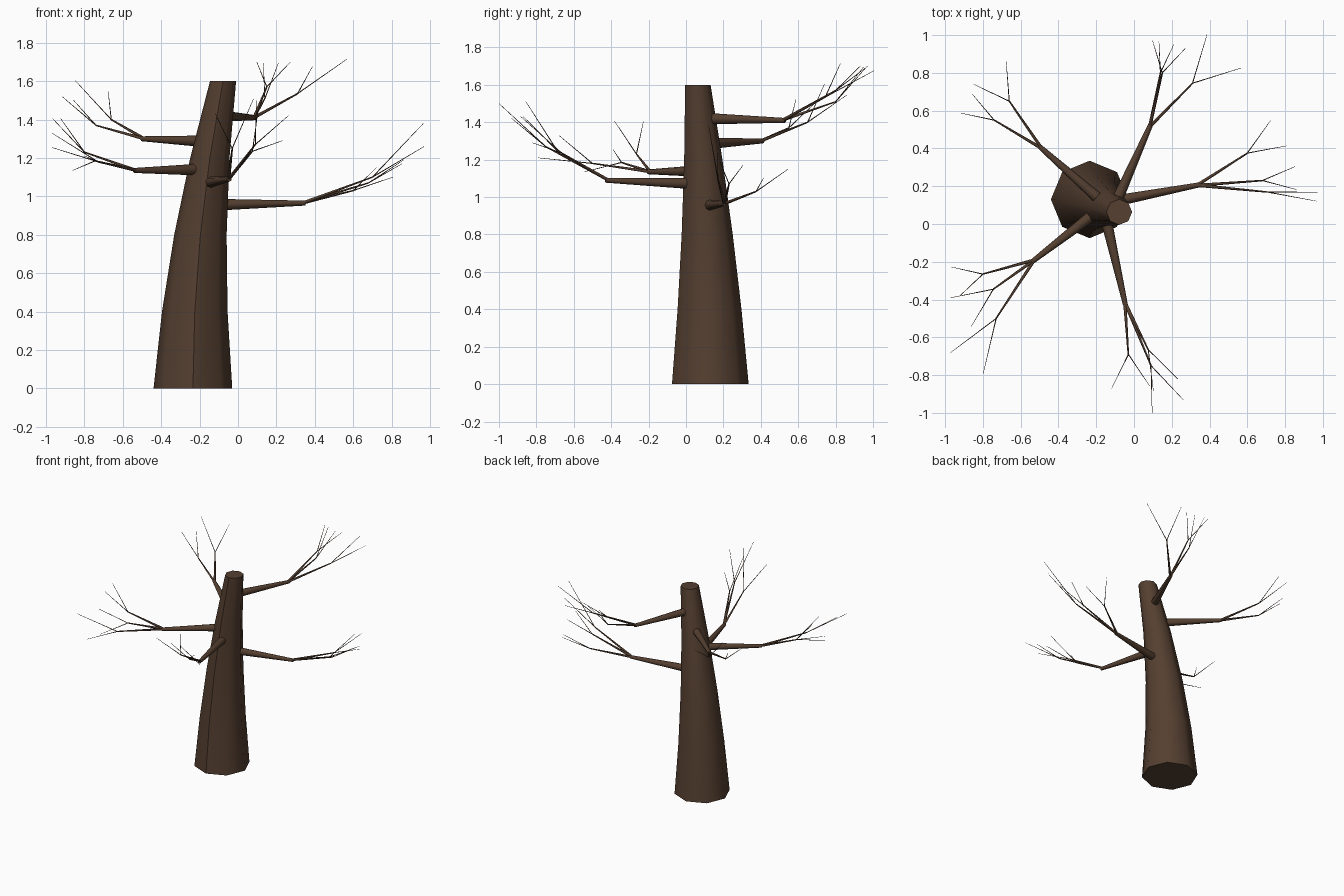
import bpy, bmesh, math
from mathutils import Vector

cube = bpy.data.objects.get("Cube")
if cube:
    bpy.data.objects.remove(cube)

bark = bpy.data.materials.new("dark brown bark")
bark.use_nodes = True
colour = (0.09, 0.05, 0.03, 1)
bark.diffuse_color = colour
bsdf = bark.node_tree.nodes["Principled BSDF"]
bsdf.inputs["Base Color"].default_value = colour
bsdf.inputs["Roughness"].default_value = 0.9


def trunk_centre(z):
    """The trunk bends over in a gentle parabola."""
    return Vector((-.235 + .0613 * z * z, .13 - .026 * z * z, z))


def trunk_radius(z):
    return .205 - .0856 * z


def add_ring(bm, centre, across, along, radius, sides):
    ring = []
    for i in range(sides):
        angle = math.tau * i / sides
        offset = across * math.cos(angle) + along * math.sin(angle)
        ring.append(bm.verts.new(centre + offset * radius))
    return ring


def add_loft(bm, rings):
    """Skin the rings smoothly and close both ends with sharp caps."""
    sides = len(rings[0])
    for low, high in zip(rings, rings[1:]):
        for i in range(sides):
            j = (i + 1) % sides
            bm.faces.new((low[i], low[j], high[j], high[i])).smooth = True
    for cap in (bm.faces.new(rings[0][::-1]), bm.faces.new(rings[-1])):
        for edge in cap.edges:
            edge.smooth = False


def add_limb(bm, start, end, start_radius, end_radius, sides):
    """Tapered round limb between two points."""
    turn = (end - start).to_track_quat('Z', 'Y')
    across, along = turn @ Vector((1, 0, 0)), turn @ Vector((0, 1, 0))
    add_loft(bm, [add_ring(bm, start, across, along, start_radius, sides),
                  add_ring(bm, end, across, along, end_radius, sides)])


def add_fork(bm, root, joint, reach, spread, rise, tilt):
    """Thin limb that parts into two twigs, one to each side of its heading."""
    add_limb(bm, root, joint, .009, .004, 6)
    heading = math.atan2(joint.y - root.y, joint.x - root.x)
    for side in (-1, 1):
        angle = heading + side * math.radians(spread)
        twig = Vector((reach * math.cos(angle), reach * math.sin(angle), rise + side * tilt))
        add_limb(bm, joint, joint + twig, .003, .0012, 5)


def finish(bm, name):
    mesh = bpy.data.meshes.new(name)
    bm.to_mesh(mesh)
    bm.free()
    mesh.materials.append(bark)
    bpy.context.collection.objects.link(bpy.data.objects.new(name, mesh))


# Trunk: leaning, tapering eight-sided column with one hard seam at the front
SIDES, STEPS, HEIGHT = 8, 4, 1.6
bm = bmesh.new()
rings = []
for step in range(STEPS + 1):
    z = HEIGHT * step / STEPS
    rings.append(add_ring(bm, trunk_centre(z), Vector((1, 0, 0)), Vector((0, 1, 0)),
                          trunk_radius(z), SIDES))
add_loft(bm, rings)
seam = SIDES * 3 // 4
for low, high in zip(rings, rings[1:]):
    bm.edges.get((low[seam], high[seam])).smooth = False
finish(bm, "trunk")

# Branches: height on the trunk, tip, then forks as joint, reach, spread, rise, tilt
branches = {
    "upper_right_branch": (1.285, (-.5, .41, 1.3), [
        ((-.66, .65, 1.4), .21, 30, .175, .03),
        ((-.74, .55, 1.37), .18, 19, .14, .01)]),
    "lower_right_branch": (1.14, (-.54, -.2, 1.135), [
        ((-.8, -.265, 1.23), .17, 28, .175, 0),
        ((-.745, -.345, 1.185), .23, 24, .01, -.06),
        ((-.73, -.5, 1.18), .3, 20, .09, -.06)]),
    "front_branch": (1.07, (-.045, -.43, 1.09), [
        ((-.03, -.69, 1.25), .2, 30, .22, .04),
        ((.075, -.665, 1.235), .22, 19, .125, -.07),
        ((.09, -.75, 1.27), .25, 21, .19, -.04)]),
    "back_branch": (1.42, (.09, .53, 1.41), [
        ((.15, .8, 1.57), .18, 30, .13, 0),
        ((.14, .8, 1.51), .165, 14, .185, 0),
        ((.31, .745, 1.535), .27, 28, .16, -.02)]),
    "left_branch": (.955, (.35, .208, .965), [
        ((.6, .375, 1.03), .21, 22, .095, .025),
        ((.68, .23, 1.07), .19, 19, .11, -.01),
        ((.7, .17, 1.1), .27, 5, .22, -.06)]),
}
for name, (height, tip, forks) in branches.items():
    bm = bmesh.new()
    tip = Vector(tip)
    centre = trunk_centre(height)
    start = centre + (tip - centre).normalized() * trunk_radius(height) * .9
    add_limb(bm, start, tip, .029, .013, 8)
    # Forks grow from just inside the branch tip
    root = tip.lerp(start, .04)
    for joint, *shape in forks:
        add_fork(bm, root, Vector(joint), *shape)
    finish(bm, name)
